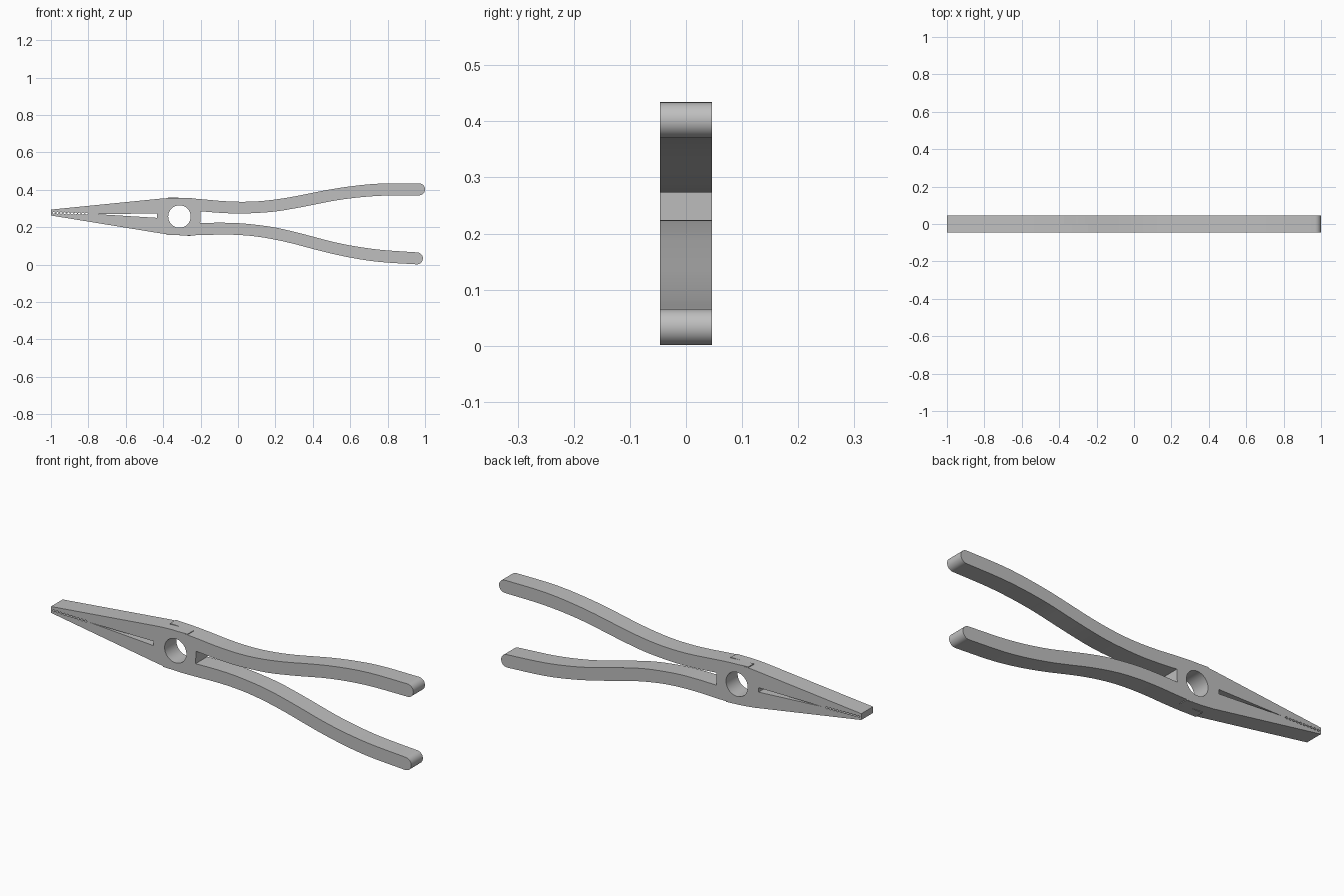
import bpy, bmesh, math
from mathutils import Vector

if "Cube" in bpy.data.objects:
    bpy.data.objects.remove(bpy.data.objects["Cube"])

HALF = 0.046                                  # half thickness
PIVOT = Vector((-0.313, 0.257))
TILT = math.radians(-1.77)                    # tilt of the symmetry line
NORMAL = Vector((-math.sin(TILT), math.cos(TILT)))

steel = bpy.data.materials.new("Plain grey")
steel.use_nodes = True
steel.diffuse_color = (0.52, 0.52, 0.52, 1)
steel.node_tree.nodes["Principled BSDF"].inputs["Base Color"].default_value = (0.52, 0.52, 0.52, 1)


def mirror(points):
    """Reflect an x-z profile over the symmetry line through the pivot."""
    out = []
    for p in points:
        p = Vector(p)
        out.append(p - 2 * (p - PIVOT).dot(NORMAL) * NORMAL)
    return out


def spline(points, steps=4):
    """Smooth curve through the points."""
    p = [Vector(q) for q in points]
    p = [2 * p[0] - p[1]] + p + [2 * p[-1] - p[-2]]
    out = []
    for a, b, c, d in zip(p, p[1:], p[2:], p[3:]):
        for i in range(steps):
            t = i / steps
            out.append(0.5 * (2 * b + (c - a) * t + (2 * a - 5 * b + 4 * c - d) * t ** 2
                              + (3 * b - a - 3 * c + d) * t ** 3))
    return out + [p[-2]]


def arc(cx, cz, r, start, end, n):
    return [Vector((cx + r * math.cos(a), cz + r * math.sin(a)))
            for a in (math.radians(start + (end - start) * i / n) for i in range(n + 1))]


def make_prisms(name, profiles, y0, y1):
    """Extrude closed x-z profiles from y0 to y1 into one object."""
    bm = bmesh.new()
    for prof in profiles:
        face = bm.faces.new([bm.verts.new((p[0], y0, p[1])) for p in prof])
        new = bmesh.ops.extrude_face_region(bm, geom=[face])["geom"]
        verts = [v for v in new if isinstance(v, bmesh.types.BMVert)]
        bmesh.ops.translate(bm, verts=verts, vec=(0, y1 - y0, 0))
    bmesh.ops.recalc_face_normals(bm, faces=bm.faces)
    mesh = bpy.data.meshes.new(name)
    bm.to_mesh(mesh)
    bm.free()
    mesh.materials.append(steel)
    ob = bpy.data.objects.new(name, mesh)
    bpy.context.collection.objects.link(ob)
    return ob


# Upper half outline: jaw, shoulder, handle, rounded end, inner handle edge
outer = spline([(-0.4, 0.354), (-0.31, 0.357), (-0.2, 0.35), (-0.1, 0.341), (0, 0.336),
                (0.1, 0.338), (0.2, 0.348), (0.3, 0.364), (0.4, 0.384), (0.5, 0.403),
                (0.6, 0.418), (0.7, 0.429), (0.8, 0.434), (0.968, 0.434)])
inner = spline([(0.968, 0.37), (0.8, 0.369), (0.7, 0.364), (0.6, 0.354), (0.5, 0.339),
                (0.4, 0.319), (0.3, 0.3), (0.2, 0.284), (0.1, 0.276), (0, 0.273),
                (-0.1, 0.277), (-0.2, 0.285)])
tip = [Vector((-1, 0.294))]
upper = tip + outer + arc(0.968, 0.402, 0.032, 90, -90, 14)[1:-1] + inner
lower = mirror(upper)
lower[0].x = -1
body = make_prisms("plier_body", [upper + lower[::-1]], -HALF, HALF)

# Cutters: pivot hole, tapered jaw slot, row of gripping teeth
cuts = [arc(PIVOT.x, PIVOT.y, 0.06, 0, 360, 64)[:-1],
        [(-0.785, 0.2715), (-0.433, 0.250), (-0.433, 0.272)]]
for i in range(10):
    x = -0.985 + i * 0.0195
    z = 0.2765 - i * 0.0005
    cuts.append([(x - 0.009, z), (x, z - 0.006), (x + 0.009, z), (x, z + 0.006)])
cutter = make_prisms("opening_cutter", cuts, -0.1, 0.1)
cutter.hide_render = True

mod = body.modifiers.new("openings", "BOOLEAN")
mod.operation = "DIFFERENCE"
mod.solver = "EXACT"
mod.object = cutter
bpy.context.view_layer.objects.active = body
body.select_set(True)
bpy.ops.object.modifier_apply(modifier=mod.name)
bpy.data.objects.remove(cutter)
bpy.ops.object.shade_smooth_by_angle(angle=math.radians(30))

# Slight lap-joint steps on the shoulders, swapped front to back below
back_step = [(-0.375, 0.34), (-0.31, 0.34), (-0.31, 0.357), (-0.375, 0.36)]
front_step = [(-0.31, 0.34), (-0.247, 0.34), (-0.247, 0.357), (-0.31, 0.357)]
edge = HALF - 0.0005
make_prisms("upper_back_joint_step", [back_step], 0, edge)
make_prisms("upper_front_joint_step", [front_step], -edge, 0)
make_prisms("lower_front_joint_step", [mirror(back_step)], -edge, 0)
make_prisms("lower_back_joint_step", [mirror(front_step)], 0, edge)
